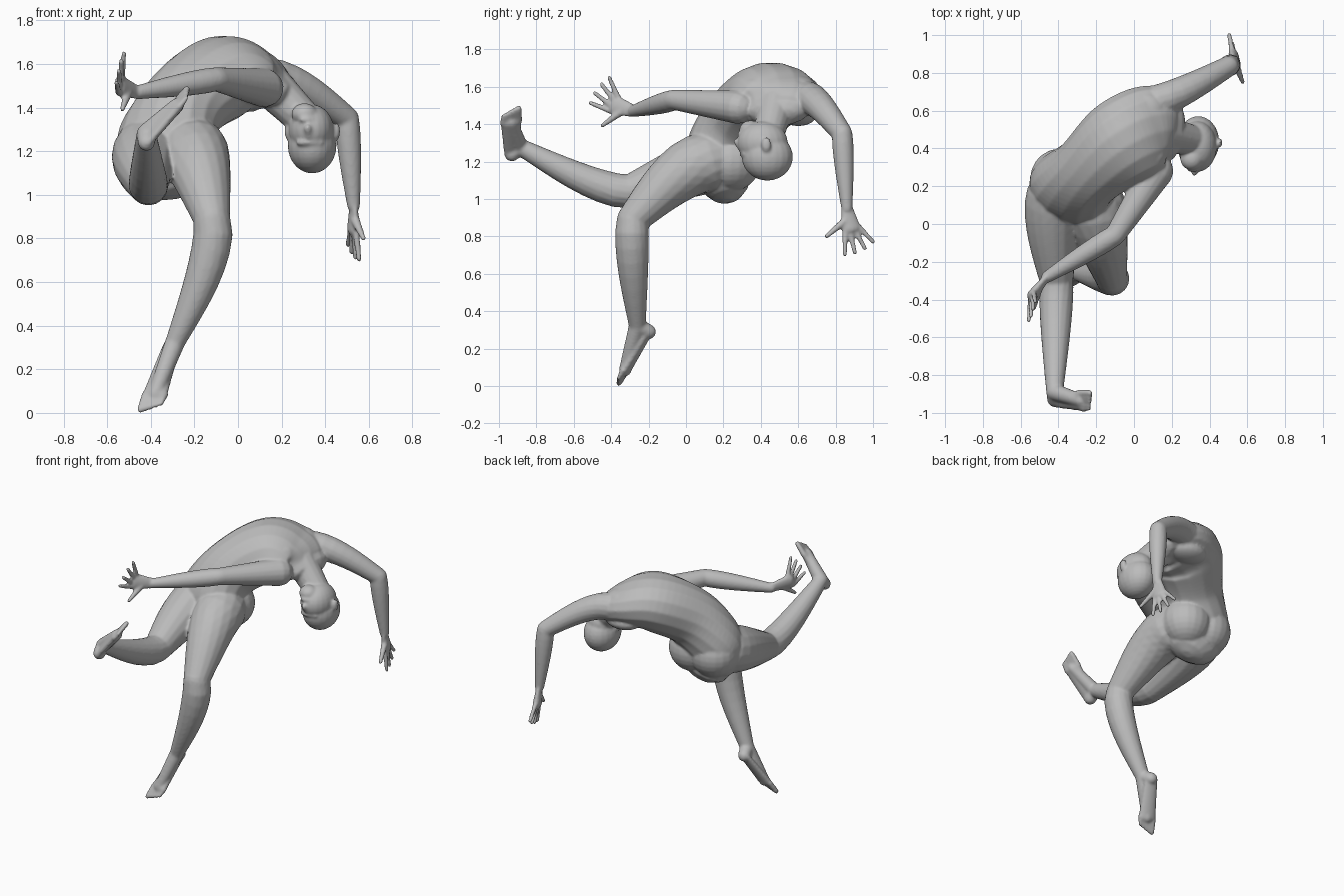
import bpy, bmesh, math
from mathutils import Vector, Matrix

default_cube = bpy.data.objects.get("Cube")
if default_cube:
    bpy.data.objects.remove(default_cube)

bm = bmesh.new()
SIDES = 16
STEPS = 8


def smooth_path(rows):
    """Catmull-Rom curve through the rows."""
    points = [Vector(row) for row in rows]
    result = []
    for i, (here, following) in enumerate(zip(points, points[1:])):
        before = points[max(i - 1, 0)]
        after = points[min(i + 2, len(points) - 1)]
        for step in range(STEPS):
            t = step / STEPS
            leave = (following - before) / 2
            arrive = (after - here) / 2
            gap = following - here
            result.append(here + leave * t + (3 * gap - 2 * leave - arrive) * t * t
                          + (leave + arrive - 2 * gap) * t ** 3)
    return result + [points[-1]]


def loft(rings, first_side, last_side):
    """Skin elliptical rings (centre, half width, half depth) and round both ends."""
    last = len(rings) - 1
    sections = []
    for i, (centre, width, depth) in enumerate(rings):
        along = (rings[min(i + 1, last)][0] - rings[max(i - 1, 0)][0]).normalized()
        side = Vector(first_side).lerp(Vector(last_side), i / last)
        side = (side - along * side.dot(along)).normalized()
        sections.append((centre, along, side, width, depth))

    def rounded_end(section, sign):
        centre, along, side, width, depth = section
        reach = along * sign * min(width, depth)
        return [(centre + reach * math.sin(angle), along, side,
                 width * math.cos(angle), depth * math.cos(angle)) for angle in (0.5, 1, 1.4)]

    sections = rounded_end(sections[0], -1)[::-1] + sections + rounded_end(sections[-1], 1)
    loops = []
    for centre, along, side, width, depth in sections:
        up = along.cross(side)
        angles = [math.tau * k / SIDES for k in range(SIDES)]
        loops.append([bm.verts.new(centre + side * width * math.cos(angle)
                                   + up * depth * math.sin(angle)) for angle in angles])
    for lower, upper in zip(loops, loops[1:]):
        for k in range(SIDES):
            n = (k + 1) % SIDES
            bm.faces.new((lower[k], lower[n], upper[n], upper[k]))
    bm.faces.new(loops[0][::-1])
    bm.faces.new(loops[-1])


def tube(start, end, start_radius, end_radius, bulge=0, bow=(0, 0, 0), side=(0.5, 0.6, 0.4), flat=1):
    """Tapered limb section; bulge swells the muscle and bow bends the axis."""
    rings = []
    for step in range(STEPS + 1):
        t = step / STEPS
        swell = math.sin(math.pi * t ** 0.7)
        radius = start_radius + (end_radius - start_radius) * t + bulge * swell
        centre = Vector(start).lerp(Vector(end), t) + Vector(bow) * swell
        rings.append((centre, radius, radius * flat))
    loft(rings, side, side)


def blob(centre, size):
    """Ellipsoid muscle or bone."""
    matrix = Matrix.Translation(centre) @ Matrix.Diagonal((*size, 1))
    bmesh.ops.create_uvsphere(bm, u_segments=20, v_segments=14, radius=1, matrix=matrix)


def hand(wrist, knuckles, forward, spread):
    """Flat palm, four fanned fingers and a thumb."""
    wrist, knuckles = Vector(wrist), Vector(knuckles)
    forward, spread = Vector(forward), Vector(spread)
    tube(wrist, knuckles, 0.034, 0.054, side=spread, flat=0.5)
    for finger in range(4):
        fan = finger / 1.5 - 1
        root = knuckles + spread * fan * 0.038
        length = 0.135 - 0.02 * abs(fan)
        tube(root, root + (forward + spread * fan * 0.4) * length, 0.016, 0.012)
    root = wrist.lerp(knuckles, 0.5) - spread * 0.02
    tube(root, root + (forward * 0.3 - spread) * 0.13, 0.022, 0.012)


def foot(ankle, heel, ball, side):
    """Flat sole, heel, sloping instep and five toes, the big toe on the given side."""
    heel, ball, side = Vector(heel), Vector(ball), Vector(side).normalized()
    forward = (ball - heel).normalized()
    tube(heel, ball, 0.044, 0.058, side=side, flat=0.5)
    tube(ankle, heel, 0.044, 0.04)
    tube(ankle, ball, 0.046, 0.034)
    for toe in range(5):
        fan = toe / 2 - 1
        root = ball + side * fan * 0.044
        tube(root, root + forward * (0.07 + 0.015 * fan), 0.018, 0.013 + 0.003 * fan)


# Torso, arching back and twisting from hips to shoulders
torso = smooth_path([(-0.3, 0.2, 1.12, 0.2, 0.14), (-0.33, 0.19, 1.24, 0.23, 0.19),
                     (-0.24, 0.28, 1.42, 0.2, 0.19), (-0.06, 0.43, 1.54, 0.24, 0.19),
                     (0.1, 0.5, 1.52, 0.24, 0.14), (0.18, 0.5, 1.48, 0.18, 0.09)])
loft([(row.xyz if len(row) < 4 else Vector(row[:3]), *row[3:]) for row in torso],
     (-1, 0.1, 0), (-0.1, 1, 0.2))
# Buttocks
for x in (-0.39, -0.23):
    blob((x, 0.24, 1.2), (0.16, 0.16, 0.16))
# Chest muscles above, shoulder blades below
for y in (0.38, 0.6):
    blob((0.06, y, 1.59), (0.11, 0.1, 0.07))
    blob((0.06, y, 1.45), (0.13, 0.1, 0.06))

# Neck and head, hanging upside down
tube((0.15, 0.48, 1.5), (0.32, 0.44, 1.33), 0.1, 0.08)
blob((0.34, 0.435, 1.225), (0.112, 0.137, 0.127))
blob((0.335, 0.41, 1.3), (0.104, 0.135, 0.115))
blob((0.305, 0.345, 1.37), (0.06, 0.06, 0.05))
# Nose, brow and lips
tube((0.325, 0.295, 1.26), (0.32, 0.272, 1.305), 0.012, 0.018)
tube((0.28, 0.315, 1.24), (0.38, 0.315, 1.24), 0.014, 0.014, bow=(0, -0.015, 0))
tube((0.29, 0.295, 1.345), (0.34, 0.295, 1.345), 0.012, 0.012, bow=(0, -0.01, 0))
# Ears
for x in (0.23, 0.452):
    blob((x, 0.43, 1.29), (0.016, 0.026, 0.04))

# Standing left leg
hip, knee, ankle = (-0.21, 0.12, 1.2), (-0.12, -0.285, 0.89), (-0.29, -0.26, 0.32)
tube(hip, knee, 0.16, 0.085, bulge=0.012, bow=(0, -0.02, 0.035))
tube(knee, ankle, 0.085, 0.045, bulge=0.016, bow=(0.04, -0.01, 0))
foot(ankle, (-0.31, -0.2, 0.29), (-0.38, -0.325, 0.085), (-1, 0.2, 0))

# Raised right leg
hip, knee, ankle = (-0.41, 0.15, 1.2), (-0.41, -0.3, 1.04), (-0.42, -0.89, 1.28)
tube(hip, knee, 0.16, 0.09, bulge=0.008, bow=(-0.02, 0, 0))
tube(knee, ankle, 0.09, 0.045, bulge=0.01, bow=(0, 0, -0.035))
foot(ankle, (-0.42, -0.93, 1.24), (-0.28, -0.935, 1.41), (-0.2, 1, 0.2))

# Left arm, swept forward across the hips
shoulder, elbow, wrist = (0.12, 0.28, 1.49), (-0.1, -0.06, 1.53), (-0.46, -0.28, 1.47)
tube(shoulder, elbow, 0.09, 0.055)
tube(elbow, wrist, 0.055, 0.032, bulge=0.008)
hand(wrist, (-0.54, -0.38, 1.5), (0, -0.7, 0.7), (0.2, 0.6, 0.8))

# Right arm, thrown back and hanging
shoulder, elbow, wrist = (0.13, 0.65, 1.54), (0.5, 0.835, 1.35), (0.53, 0.86, 0.95)
tube(shoulder, elbow, 0.09, 0.055, bow=(0.02, 0, 0.025))
tube(elbow, wrist, 0.055, 0.03, bulge=0.008)
hand(wrist, (0.53, 0.885, 0.84), (0, 0.35, -0.9), (-0.3, 0.9, 0.4))

# Fuse the parts into one skin
bmesh.ops.recalc_face_normals(bm, faces=bm.faces[:])
mesh = bpy.data.meshes.new("body")
bm.to_mesh(mesh)
bm.free()
body = bpy.data.objects.new("body", mesh)
bpy.context.collection.objects.link(body)
fuse = body.modifiers.new("fuse", 'REMESH')
fuse.mode = 'VOXEL'
fuse.voxel_size = 0.008
fuse.use_smooth_shade = True
soften = body.modifiers.new("soften", 'SMOOTH')
soften.factor = 0.5
soften.iterations = 6

# Plain grey clay
clay = bpy.data.materials.new("grey_clay")
clay.use_nodes = True
grey = (0.5, 0.5, 0.5, 1)
clay.diffuse_color = grey
clay.node_tree.nodes["Principled BSDF"].inputs["Base Color"].default_value = grey
mesh.materials.append(clay)
